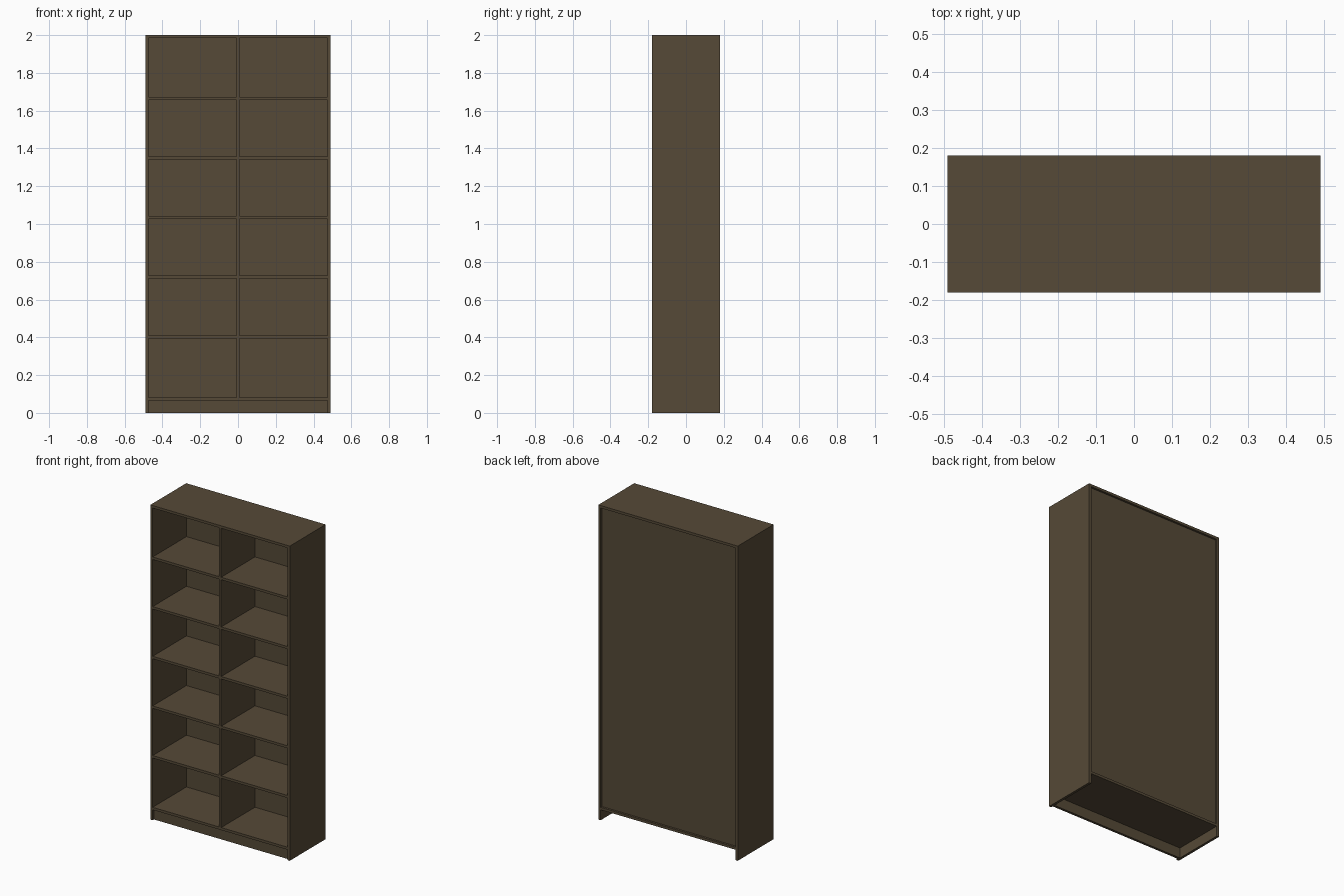
import bpy

if "Cube" in bpy.data.objects:
    bpy.data.objects.remove(bpy.data.objects["Cube"])

W, D, H = 0.49, 0.18, 2.0      # half width, half depth, height
T = 0.016                      # board thickness
RECESS = 0.013                 # set-back of the back panel and plinth
BASE = 0.066                   # underside of the bottom board

wood = bpy.data.materials.new("dark brown wood")
wood.diffuse_color = (0.092, 0.067, 0.038, 1.0)
wood.use_nodes = True
wood.node_tree.nodes["Principled BSDF"].inputs["Base Color"].default_value = wood.diffuse_color


def board(name, x0, x1, y0, y1, z0, z1):
    """Rectangular board given by its limits."""
    bpy.ops.mesh.primitive_cube_add(size=1)
    ob = bpy.context.object
    ob.name = name
    size = (x1 - x0, y1 - y0, z1 - z0)
    mid = ((x0 + x1) / 2, (y0 + y1) / 2, (z0 + z1) / 2)
    for v in ob.data.vertices:
        v.co = [c * s + m for c, s, m in zip(v.co, size, mid)]
    ob.data.materials.append(wood)
    return ob


# Carcass: sides run to the floor, top lies over them
board("left_side", -W, -W + T, -D, D, 0, H - T)
board("right_side", W - T, W, -D, D, 0, H - T)
board("top_board", -W, W, -D, D, H - T, H)
board("bottom_board", -W + T, W - T, -D, D, BASE, BASE + T)

# Set-back plinth and back panel
board("plinth", -W + T, W - T, -D + RECESS, -D + RECESS + T, 0, BASE)
back = D - RECESS
inner_back = back - 0.008
board("back_panel", -W + T, W - T, inner_back, back, BASE + T, H - T)

# Central divider
board("divider", -T / 2, T / 2, -D, inner_back, BASE + T, H - T)

# Five shelf levels on each side of the divider
for i in range(5):
    z = 0.403 + 0.3155 * i
    for side, x0, x1 in (("left", -W + T, -T / 2), ("right", T / 2, W - T)):
        board(f"{side}_shelf_{i + 1}", x0, x1, -D, inner_back, z - T / 2, z + T / 2)
